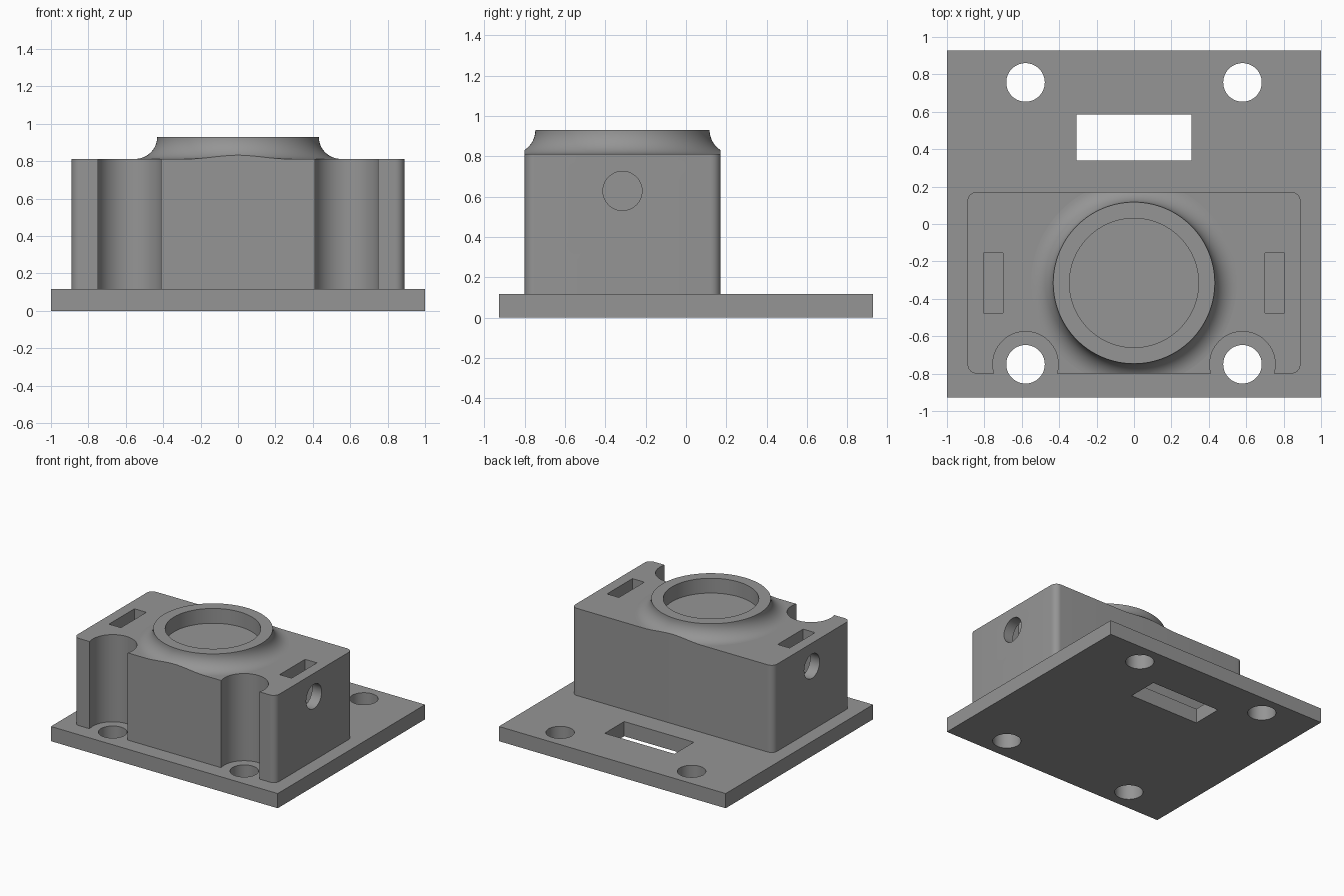
import bpy, bmesh, math

if "Cube" in bpy.data.objects:
    bpy.data.objects.remove(bpy.data.objects["Cube"])

grey = bpy.data.materials.new("plain_grey")
grey.diffuse_color = (0.3, 0.3, 0.3, 1)
grey.use_nodes = True
grey.node_tree.nodes["Principled BSDF"].inputs["Base Color"].default_value = grey.diffuse_color

CX, CY = 0.0, -0.315          # collar centre
PLATE_TOP, BLOCK_TOP, RIM = 0.117, 0.812, 0.93


def make(name, bm):
    bmesh.ops.recalc_face_normals(bm, faces=bm.faces)
    mesh = bpy.data.meshes.new(name)
    bm.to_mesh(mesh)
    bm.free()
    mesh.materials.append(grey)
    ob = bpy.data.objects.new(name, mesh)
    bpy.context.collection.objects.link(ob)
    return ob


def box(name, x0, x1, y0, y1, z0, z1, corner=0):
    bm = bmesh.new()
    bmesh.ops.create_cube(bm, size=1)
    for v in bm.verts:
        v.co = ((x0 + x1) / 2 + v.co.x * (x1 - x0),
                (y0 + y1) / 2 + v.co.y * (y1 - y0),
                (z0 + z1) / 2 + v.co.z * (z1 - z0))
    if corner:
        uprights = [e for e in bm.edges
                    if abs(e.verts[0].co.z - e.verts[1].co.z) > 0.01]
        bmesh.ops.bevel(bm, geom=uprights, offset=corner, segments=8,
                        profile=0.5, affect='EDGES')
    return make(name, bm)


def lathe(name, profile, centre, n=96, axis='Z'):
    """Closed ring or solid from a loop of (radius, height) points."""
    bm = bmesh.new()
    rings = []
    for i in range(n):
        a = 2 * math.pi * i / n
        ring = []
        for r, h in profile:
            p = (r * math.cos(a), r * math.sin(a), h)
            if axis == 'X':
                p = (p[2], p[0], p[1])
            ring.append(bm.verts.new([c + q for c, q in zip(centre, p)]))
        rings.append(ring)
    m = len(profile)
    for i in range(n):
        a, b = rings[i], rings[(i + 1) % n]
        for j in range(m):
            k = (j + 1) % m
            bm.faces.new((a[j], b[j], b[k], a[k]))
    bmesh.ops.remove_doubles(bm, verts=bm.verts, dist=1e-6)
    bmesh.ops.dissolve_degenerate(bm, edges=bm.edges, dist=1e-6)
    return make(name, bm)


def rod(name, r, h0, h1, centre, axis='Z'):
    return lathe(name, [(0, h0), (r, h0), (r, h1), (0, h1)], centre, 64, axis)


def apply_boolean(ob, cutters, op='DIFFERENCE'):
    bpy.context.view_layer.objects.active = ob
    for c in cutters:
        mod = ob.modifiers.new("cut", 'BOOLEAN')
        mod.operation = op
        mod.solver = 'EXACT'
        mod.object = c
        bpy.ops.object.modifier_apply(modifier=mod.name)
        bpy.data.objects.remove(c, do_unlink=True)


def smooth(ob):
    bpy.ops.object.select_all(action='DESELECT')
    ob.select_set(True)
    bpy.context.view_layer.objects.active = ob
    bpy.ops.object.shade_smooth_by_angle(angle=math.radians(30))


# Base plate with four screw holes and a rectangular window
plate = box("base_plate", -1, 1, -0.928, 0.928, 0, PLATE_TOP)
cuts = [box("window_cutter", -0.307, 0.307, 0.34, 0.585, -0.1, 0.3)]
for s in (-1, 1):
    for y in (-0.75, 0.757):
        cuts.append(rod("screw_cutter", 0.103, -0.1, 0.3, (s * 0.58, y, 0)))
apply_boolean(plate, cuts)

# Housing block with screw access bays, nut slots and side holes
block = box("housing_block", -0.89, 0.89, -0.8, 0.172,
            PLATE_TOP, BLOCK_TOP, 0.05)
cuts = []
for s in (-1, 1):
    cuts.append(rod("bay_cutter", 0.175, 0, 1.2, (s * 0.58, -0.75, 0)))
    x0, x1 = sorted((s * 0.70, s * 0.805))
    cuts.append(box("nut_slot_cutter", x0, x1, -0.475, -0.155, 0.47, 1))
    h0, h1 = sorted((s * 0.58, s * 1.0))
    cuts.append(rod("side_hole_cutter", 0.097, h0, h1, (0, CY, 0.628), 'X'))
apply_boolean(block, cuts)

# Collar ring with a concave flare, trimmed flush with the block sides
R = RIM - BLOCK_TOP
profile = [(0.345, BLOCK_TOP), (0.345, RIM)]
for i in range(13):
    t = math.pi / 2 * i / 12
    profile.append((0.432 + R * (1 - math.cos(t)), RIM - R * math.sin(t)))
collar = lathe("collar", profile, (CX, CY, 0), 128)
apply_boolean(collar, [box("trim", -0.89, 0.89, -0.8, 0.172, 0.5, 1.2)],
              'INTERSECT')

for ob in (plate, block, collar):
    smooth(ob)
